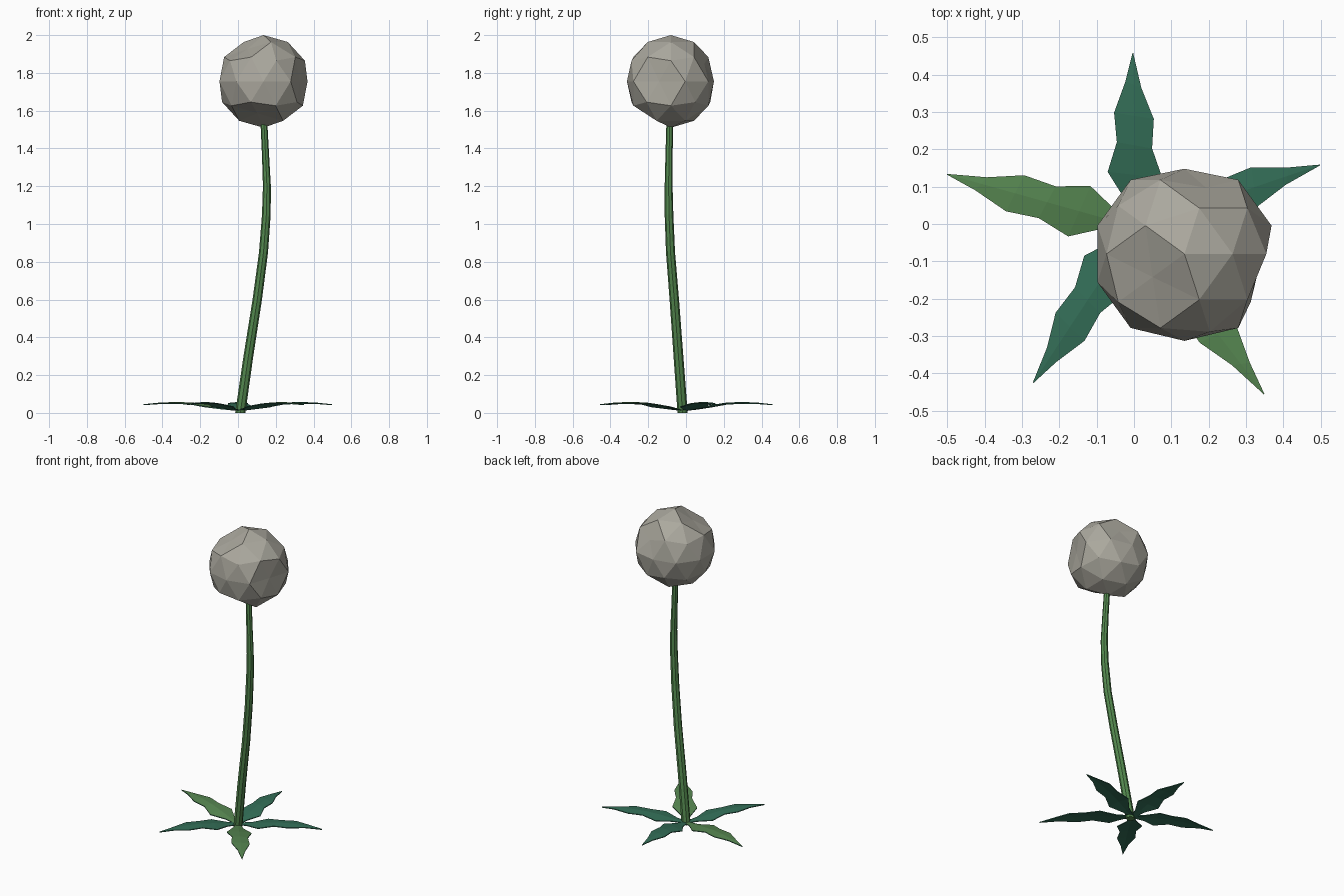
import bpy, bmesh
from math import sin, cos, atan2, hypot, radians
from mathutils import Vector

cube = bpy.data.objects.get("Cube")
if cube:
    bpy.data.objects.remove(cube, do_unlink=True)


def material(name, rgb):
    m = bpy.data.materials.new(name)
    m.use_nodes = True
    lin = [c / 12.92 if c < 0.04 else ((c + 0.055) / 1.055) ** 2.4 for c in rgb]
    m.diffuse_color = (*lin, 1)
    m.node_tree.nodes["Principled BSDF"].inputs["Base Color"].default_value = (*lin, 1)
    return m


GREY = material("seed grey", (0.67, 0.66, 0.62))
STEM = material("stem green", (0.33, 0.54, 0.31))
LIGHT = material("light leaf green", (0.34, 0.53, 0.32))
TEAL = material("dark leaf green", (0.20, 0.43, 0.34))


def add_object(name, bm, mats):
    bmesh.ops.recalc_face_normals(bm, faces=bm.faces)
    me = bpy.data.meshes.new(name)
    bm.to_mesh(me)
    bm.free()
    for m in mats:
        me.materials.append(m)
    ob = bpy.data.objects.new(name, me)
    bpy.context.collection.objects.link(ob)
    return ob


# Seed head: faceted ball with a few points pressed in to flat panels
R = 0.245
CENTRE = Vector((0.135, -0.08, 1.755))
bm = bmesh.new()
bmesh.ops.create_icosphere(bm, subdivisions=2, radius=R)
bm.verts.ensure_lookup_table()
# (azimuth, elevation, scale)
dents = [(-144, 58.3, 0.82), (-108, -58.3, 0.81), (-18, 0, 0.82),
         (72, 26.6, 0.85), (90, 0, 0.93), (-90, 0, 0.95)]
for az, el, k in dents:
    a, e = radians(az), radians(el)
    d = Vector((cos(a) * cos(e), sin(a) * cos(e), sin(e)))
    v = max(bm.verts, key=lambda p: p.co.dot(d))
    v.co *= k
bmesh.ops.translate(bm, verts=bm.verts, vec=CENTRE)
add_object("seed_head", bm, [GREY])

# Stem: bent tapering tube, (x, y, z, radius) at each ring
path = [(0.012, -0.018, 0.0, 0.027), (0.055, -0.04, 0.3, 0.026),
        (0.102, -0.062, 0.6, 0.025), (0.135, -0.082, 0.85, 0.024),
        (0.15, -0.09, 1.05, 0.023), (0.153, -0.092, 1.2, 0.021),
        (0.146, -0.09, 1.36, 0.019), (0.136, -0.085, 1.56, 0.018)]
SIDES = 8
bm = bmesh.new()
rings = []
for x, y, z, r in path:
    rings.append([bm.verts.new((x + r * cos(radians(360 * i / SIDES)),
                                y + r * sin(radians(360 * i / SIDES)), z))
                  for i in range(SIDES)])
for a, b in zip(rings, rings[1:]):
    for i in range(SIDES):
        j = (i + 1) % SIDES
        bm.faces.new((a[i], a[j], b[j], b[i]))
bm.faces.new(rings[0])
bm.faces.new(rings[-1])
add_object("stem", bm, [STEM])

# Leaves: lobed blades, rows of (distance along, half width, height)
ROWS = [(0.0, 0.012, 0.016), (0.14, 0.028, 0.026), (0.30, 0.073, 0.042),
        (0.47, 0.047, 0.054), (0.64, 0.053, 0.058), (0.82, 0.021, 0.055),
        (1.0, 0.001, 0.046)]
THICK = 0.005
ROOT = Vector((0.005, -0.008, 0))


def leaf(name, tip, mat):
    dx, dy = tip[0] - ROOT.x, tip[1] - ROOT.y
    length, ang = hypot(dx, dy), atan2(dy, dx)
    along = Vector((cos(ang), sin(ang), 0))
    across = Vector((-sin(ang), cos(ang), 0))
    bm = bmesh.new()
    layers = []
    for drop in (0, THICK):
        rows = []
        for t, w, z in ROWS:
            row = []
            for side in (-1, 0, 1):
                stagger = 0.02 * side if 0 < t < 1 else 0
                fold = 0.1 * w * abs(side)
                p = ROOT + along * length * (t + stagger) + across * w * side
                p.z = z - fold - drop
                row.append(bm.verts.new(p))
            rows.append(row)
        layers.append(rows)
        for a, b in zip(rows, rows[1:]):
            for i in (0, 1):
                f = bm.faces.new((a[i], a[i + 1], b[i + 1], b[i]))
                f.material_index = 1 if drop else 0
    # Thin rim closing the blade
    top, low = layers
    for k in range(len(ROWS) - 1):
        for i in (0, 2):
            f = bm.faces.new((top[k][i], top[k + 1][i], low[k + 1][i], low[k][i]))
            f.material_index = 1
    for k in (0, -1):
        for i in (0, 1):
            f = bm.faces.new((top[k][i], top[k][i + 1], low[k][i + 1], low[k][i]))
            f.material_index = 1
    add_object(name, bm, [mat, TEAL])


leaf("back_leaf", (-0.003, 0.457), TEAL)
leaf("right_leaf", (-0.5, 0.133), LIGHT)
leaf("front_right_leaf", (-0.27, -0.425), TEAL)
leaf("front_left_leaf", (0.348, -0.455), LIGHT)
leaf("left_leaf", (0.498, 0.158), TEAL)
